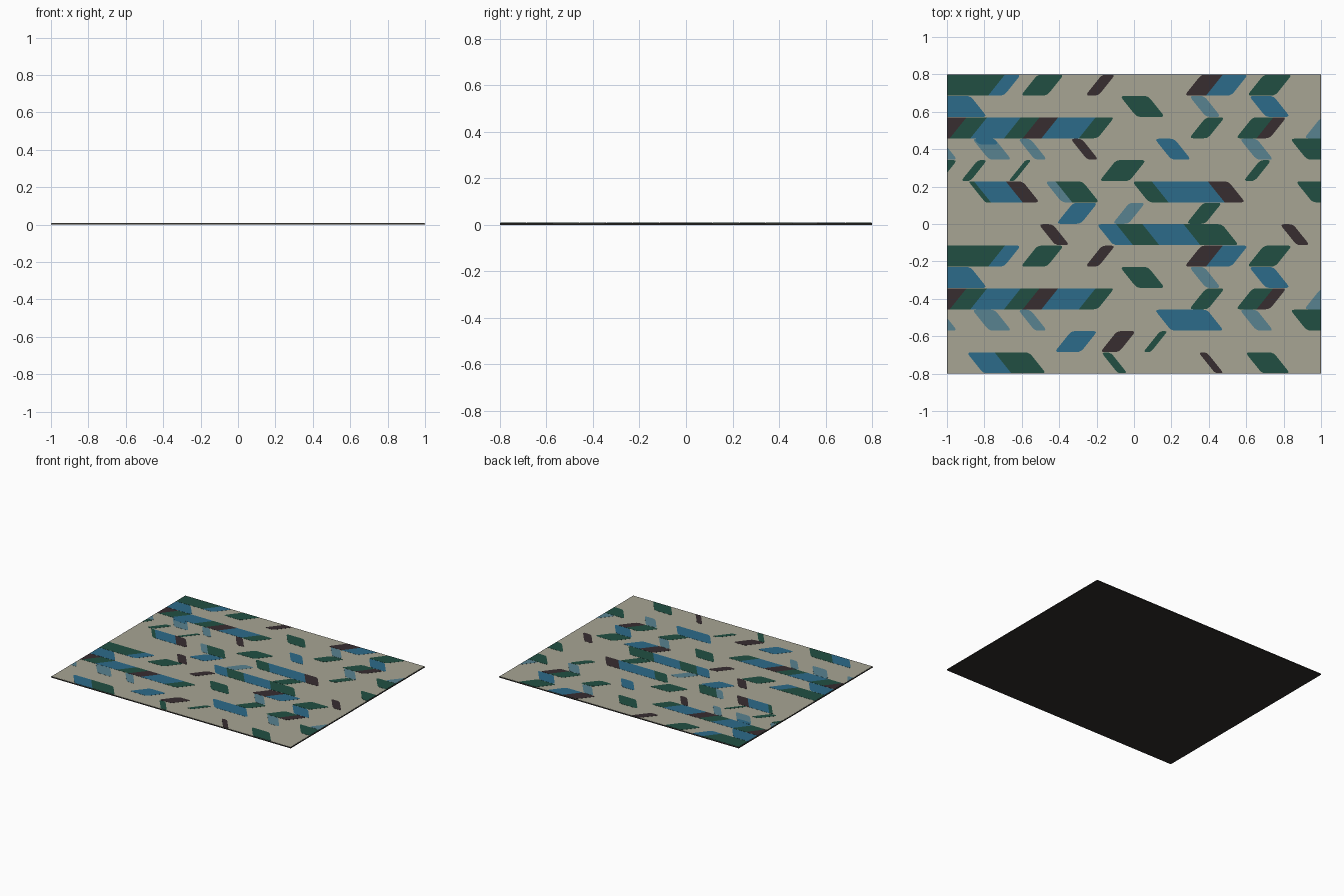
import bpy, bmesh
from mathutils import Vector

if "Cube" in bpy.data.objects:
    bpy.data.objects.remove(bpy.data.objects["Cube"])

def srgb(r, g, b):
    f = lambda c: c / 12.92 if c <= 0.04045 else ((c + 0.055) / 1.055) ** 2.4
    return tuple(f(c / 255) for c in (r, g, b)) + (1,)

def material(name, rgb):
    m = bpy.data.materials.new(name)
    m.diffuse_color = srgb(*rgb)
    m.use_nodes = True
    m.node_tree.nodes["Principled BSDF"].inputs["Base Color"].default_value = m.diffuse_color
    return m

MATS = {
    "W": material("warm_beige", (167, 165, 148)),
    "K": material("dark_backing", (48, 46, 43)),
    "G": material("deep_green", (33, 79, 66)),
    "B": material("ocean_blue", (44, 107, 138)),
    "L": material("pale_blue", (88, 130, 144)),
    "D": material("dark_brown", (55, 45, 48)),
}
W, D, ROWS = 2.0, 1.6, 14
H = D / ROWS          # height of one pattern row
SLANT = 0.09          # sideways lean across a row
TOP = 0.009

def make(name, bm, mat):
    bmesh.ops.recalc_face_normals(bm, faces=bm.faces)
    me = bpy.data.meshes.new(name)
    bm.to_mesh(me)
    bm.free()
    me.materials.append(MATS[mat])
    ob = bpy.data.objects.new(name, me)
    bpy.context.collection.objects.link(ob)
    return ob

def slab(name, w, d, z0, z1, mat):
    bm = bmesh.new()
    bmesh.ops.create_cube(bm, size=1)
    for v in bm.verts:
        v.co = Vector((v.co.x * w, v.co.y * d, z0 + (v.co.z + 0.5) * (z1 - z0)))
    return make(name, bm, mat)

# Rug body: dark backing and beige pile
slab("rug_backing", W, D, 0, 0.007, "K")
slab("rug_pile", W - 0.006, D - 0.006, 0.007, TOP - 0.0008, "W")

# Pattern rows, top to bottom: (colour, left, right) measured at mid-height
leaf0 = [("G", -1.2, -.735), ("B", -.735, -.65), ("G", -.56, -.42), ("D", -.215, -.145),
         ("D", .315, .43), ("B", .43, .565), ("G", .65, .80)]
leaf1 = [("B", -1.2, -.83), ("G", -.03, .12), ("L", .34, .42), ("B", .66, .79)]
leaf2 = [("D", -1.2, -.94), ("G", -.94, -.83), ("B", -.83, -.65), ("G", -.65, -.55),
         ("D", -.55, -.45), ("B", -.45, -.25), ("G", -.25, -.15), ("G", .34, .44),
         ("G", .59, .70), ("D", .70, .77), ("L", .955, 1.2)]
pale3 = [("L", -1.2, -.99), ("L", -.82, -.70), ("L", -.575, -.51), ("L", .61, .70), ("G", .88, 1.2)]
PATTERN = [
    leaf0, leaf1, leaf2,
    pale3 + [("D", -.295, -.235), ("B", .155, .26)],
    [("G", -1.2, -.99), ("G", -.88, -.83), ("G", -.625, -.595), ("G", -.14, .02), ("G", .63, .69)],
    [("G", -.84, -.81), ("B", -.81, -.64), ("D", -.64, -.55), ("L", -.43, -.375), ("G", -.375, -.23),
     ("G", .035, .14), ("B", .14, .44), ("D", .44, .55), ("G", .91, 1.2)],
    [("B", -.37, -.24), ("L", -.07, .015), ("G", .325, .425)],
    [("D", -.465, -.39), ("B", -.155, -.05), ("G", -.05, .09), ("B", .09, .31), ("G", .31, .515),
     ("D", .825, .895)],
    leaf0, leaf1, leaf2,
    pale3 + [("B", .155, .435)],
    [("B", -.38, -.24), ("D", -.135, -.035), ("G", .095, .135)],
    [("B", -.85, -.70), ("G", -.70, -.515), ("G", -.13, -.08), ("D", .39, .435), ("G", .64, .79)],
]

def leaf_outline(x0, x1, y0, y1, s, free_left, free_right):
    """Slanted block whose free ends have rounded corners."""
    c = [Vector((x0 - s, y0, 0)), Vector((x1 - s, y0, 0)), Vector((x1 + s, y1, 0)), Vector((x0 + s, y1, 0))]
    rounded = [free_left, free_right, free_right, free_left]
    r = min(0.022, (x1 - x0) * 0.4)
    pts = []
    for i, p in enumerate(c):
        if not rounded[i]:
            pts.append(p)
            continue
        a = p + (c[i - 1] - p).normalized() * r
        b = p + (c[(i + 1) % 4] - p).normalized() * r
        pts += [a * (1 - t) ** 2 + p * 2 * t * (1 - t) + b * t * t for t in (0, 0.33, 0.67, 1)]
    return pts

def add_plate(bm, pts):
    part = bmesh.new()
    part.faces.new([part.verts.new((p.x, p.y, TOP)) for p in pts])
    # trim to the rug's edges
    for co, no in (((-.997, 0, 0), (-1, 0, 0)), ((.997, 0, 0), (1, 0, 0)),
                   ((0, -.797, 0), (0, -1, 0)), ((0, .797, 0), (0, 1, 0))):
        bmesh.ops.bisect_plane(part, geom=part.verts[:] + part.edges[:] + part.faces[:],
                               plane_co=co, plane_no=no, clear_outer=True)
    for f in part.faces:
        top = [bm.verts.new(v.co) for v in f.verts]
        low = [bm.verts.new((v.co.x, v.co.y, TOP - 0.001)) for v in f.verts]
        bm.faces.new(top)
        for i in range(len(top)):
            j = (i + 1) % len(top)
            bm.faces.new((top[j], top[i], low[i], low[j]))
        bm.faces.new(low[::-1])
    part.free()

# Gather the leaves by colour, one object per colour
names = {"G": "green_leaves", "B": "blue_leaves", "L": "pale_leaves", "D": "brown_leaves"}
meshes = {k: bmesh.new() for k in names}
for i, row in enumerate(PATTERN):
    y1 = D / 2 - i * H
    s = SLANT / 2 * (1 if i % 2 == 0 else -1)
    lefts, rights = {b[1] for b in row}, {b[2] for b in row}
    for col, a, b in row:
        add_plate(meshes[col], leaf_outline(a, b, y1 - H + .001, y1 - .001, s, a not in rights, b not in lefts))
for k, bm in meshes.items():
    make(names[k], bm, k)

# Small blue drip overlapping the upper pale leaf
drip = bmesh.new()
add_plate(drip, leaf_outline(-.845, -.735, .425, .458, -.012, True, True))
make("blue_drip", drip, "B").location.z = 0.0004
